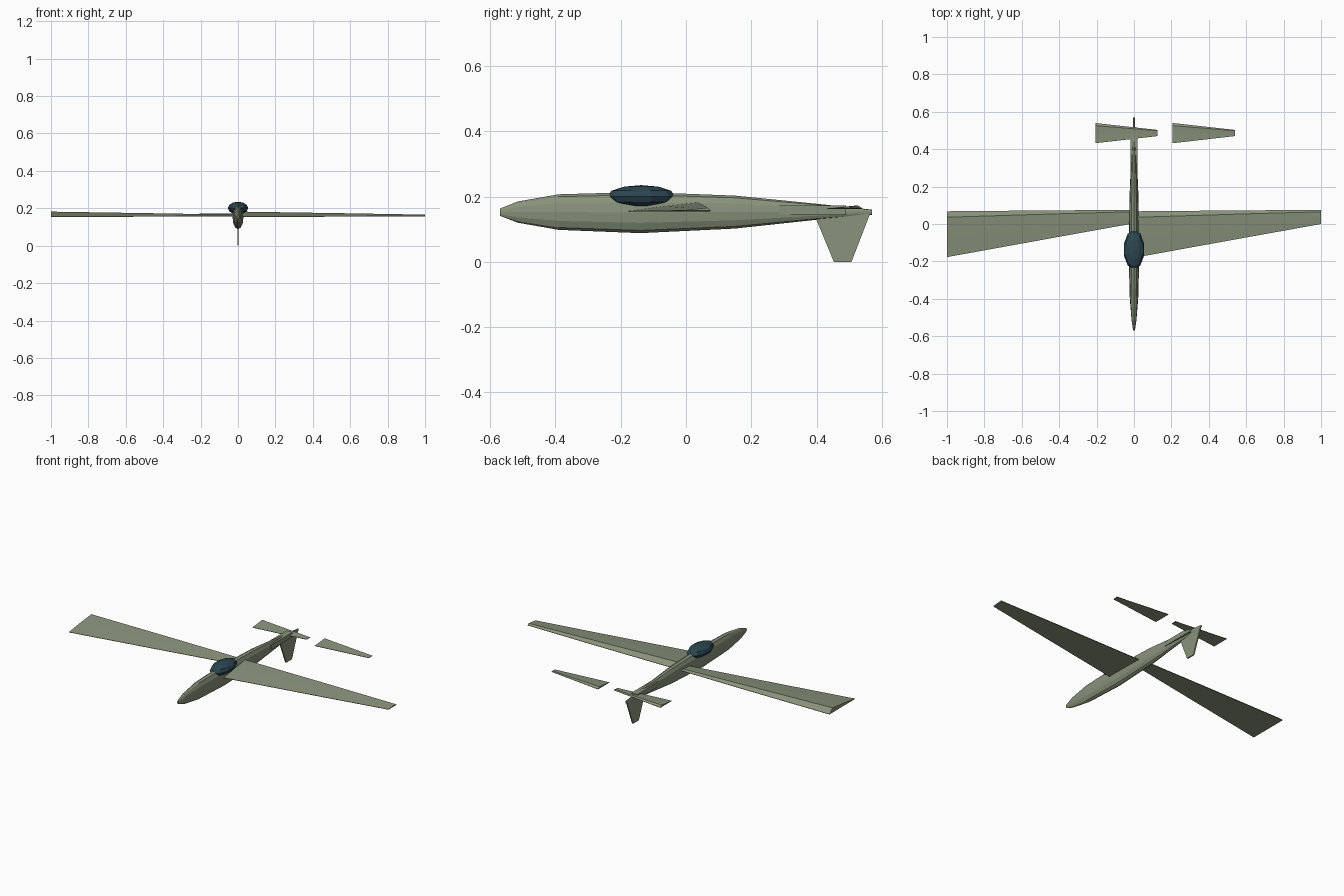
import bpy, bmesh, math

if "Cube" in bpy.data.objects:
    bpy.data.objects.remove(bpy.data.objects["Cube"])


def material(name, color):
    m = bpy.data.materials.new(name)
    m.diffuse_color = color
    m.use_nodes = True
    m.node_tree.nodes["Principled BSDF"].inputs["Base Color"].default_value = m.diffuse_color
    return m


SAGE = material("sage", (0.25, 0.29, 0.20, 1))
GLASS = material("dark_glass", (0.025, 0.06, 0.08, 1))


def finish(name, bm, mat):
    bmesh.ops.recalc_face_normals(bm, faces=bm.faces)
    mesh = bpy.data.meshes.new(name)
    bm.to_mesh(mesh)
    bm.free()
    mesh.materials.append(mat)
    obj = bpy.data.objects.new(name, mesh)
    bpy.context.collection.objects.link(obj)
    return obj


def loft(name, sections, mat=SAGE):
    bm = bmesh.new()
    rings = [[bm.verts.new(p) for p in s] for s in sections]
    n = len(rings[0])
    for a, b in zip(rings, rings[1:]):
        for i in range(n):
            j = (i + 1) % n
            bm.faces.new((a[i], a[j], b[j], b[i]))
    bm.faces.new(rings[0])
    bm.faces.new(rings[-1])
    return finish(name, bm, mat)


# Fuselage: y, half width, bottom, top
stations = [(-0.57, 0.005, 0.141, 0.163), (-0.515, 0.013, 0.120, 0.185),
            (-0.39, 0.023, 0.098, 0.207), (-0.14, 0.029, 0.088, 0.214),
            (0.15, 0.024, 0.102, 0.203), (0.40, 0.013, 0.129, 0.178),
            (0.57, 0.004, 0.144, 0.160)]
rings = []
for y, w, lo, hi in stations:
    c, h = (lo + hi) / 2, (hi - lo) / 2
    rings.append([(w * math.cos(k * math.tau / 12), y, c + h * math.sin(k * math.tau / 12))
                  for k in range(12)])
loft("fuselage", rings)


# Aerofoil section: flat underside, ridge close to the trailing edge
def foil(x, front, back, low, high):
    chord = back - front
    return [(x, front, low), (x, back, low), (x, back, low + 0.002),
            (x, back - 0.13 * chord, high), (x, front + 0.45 * chord, low + 0.6 * (high - low)),
            (x, front, low + 0.002)]


# Wings: both panels taper towards +x
for name, x0 in (("right_wing", 0.02), ("left_wing", -1.0)):
    loft(name, [foil(x0, -0.177, 0.068, 0.154, 0.182),
                foil(x0 + 0.58, -0.072, 0.073, 0.155, 0.173),
                foil(x0 + 0.98, 0.0, 0.075, 0.157, 0.166)])

# Tailplane panels: both taper towards +x
for name, x0 in (("right_tailplane", 0.207), ("left_tailplane", -0.207)):
    loft(name, [foil(x0, 0.432, 0.54, 0.162, 0.173),
                foil(x0 + 0.333, 0.47, 0.503, 0.164, 0.169)])

# Downward tail fin
outline = [(0.395, 0.14), (0.453, 0.0), (0.507, 0.0), (0.565, 0.15)]
loft("tail_fin", [[(x, y, z) for y, z in outline] for x in (-0.004, 0.004)])

# Tail boom block
loft("tail_boom", [[(x, y, z) for x, z in ((-0.02, 0.145), (0.02, 0.145), (0.02, 0.173), (-0.02, 0.173))]
                   for y in (0.285, 0.49)])

# Canopy
bm = bmesh.new()
bmesh.ops.create_uvsphere(bm, u_segments=10, v_segments=6, radius=1)
for v in bm.verts:
    v.co = (v.co.x * 0.057, v.co.y * 0.105 - 0.137, v.co.z * 0.034 + 0.201)
finish("canopy", bm, GLASS)
